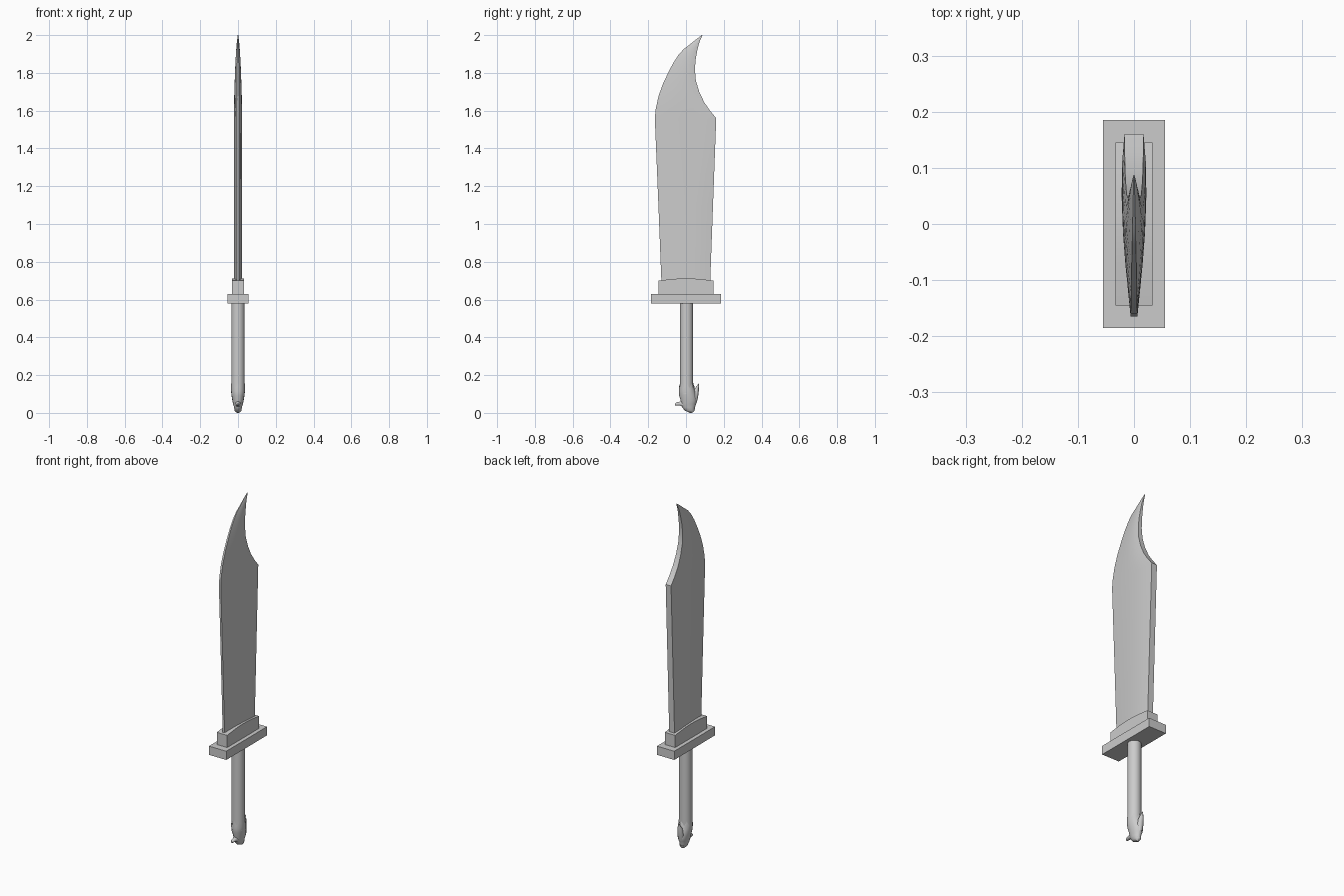
import bpy, bmesh, math

if "Cube" in bpy.data.objects:
    bpy.data.objects.remove(bpy.data.objects["Cube"])


def finish(name, bm, angle=35):
    bmesh.ops.remove_doubles(bm, verts=bm.verts, dist=1e-5)
    bmesh.ops.recalc_face_normals(bm, faces=bm.faces)
    me = bpy.data.meshes.new(name)
    bm.to_mesh(me)
    bm.free()
    ob = bpy.data.objects.new(name, me)
    bpy.context.collection.objects.link(ob)
    bpy.ops.object.select_all(action='DESELECT')
    ob.select_set(True)
    bpy.context.view_layer.objects.active = ob
    bpy.ops.object.shade_smooth_by_angle(angle=math.radians(angle))
    return ob


def loft(name, rings, angle=35):
    """Skin a list of equally sized closed rings and cap both ends."""
    bm = bmesh.new()
    rows = [[bm.verts.new(p) for p in ring] for ring in rings]
    n = len(rows[0])
    for a, b in zip(rows, rows[1:]):
        for i in range(n):
            j = (i + 1) % n
            bm.faces.new((a[i], a[j], b[j], b[i]))
    bm.faces.new(rows[0][::-1])
    bm.faces.new(rows[-1])
    return finish(name, bm, angle)


def ellipse(z, cy, rx, ry, n=16, zig=0.0):
    return [(rx * math.cos(2 * math.pi * i / n),
             cy + ry * math.sin(2 * math.pi * i / n),
             z + (zig if i % 2 == 0 else 0)) for i in range(n)]


def slab(name, profile, hx):
    """Extrude a y-z profile across x."""
    return loft(name, [[(x, y, z) for y, z in profile] for x in (-hx, hx)])


# blade: cutting edge at -y, thick spine at +y, clipped curved point
section = [(0, .006), (.12, .010), (.3, .0155), (.5, .020), (.68, .022), (.85, .021), (1, .017)]
stations = [  # z front edge, y front edge, z spine, y spine, thickness factor
    (.69, -.13, .69, .128, 1), (1.1, -.146, 1.1, .143, 1), (1.56, -.165, 1.56, .16, 1),
    (1.61, -.16, 1.60, .127, .98), (1.675, -.146, 1.645, .096, .94),
    (1.74, -.123, 1.70, .070, .86), (1.80, -.095, 1.76, .052, .77),
    (1.85, -.069, 1.82, .047, .67), (1.895, -.04, 1.87, .051, .56),
    (1.925, -.013, 1.915, .059, .45), (1.955, .026, 1.95, .067, .33),
    (1.98, .057, 1.975, .076, .2), (2.0, .084, 1.999, .087, .06)]
rings = []
for zf, yf, zs, ys, t in stations:
    side = [(h * t, yf + (ys - yf) * u, zf + (zs - zf) * u) for u, h in section]
    rings.append(side + [(-x, y, z) for x, y, z in reversed(side)])
loft("blade", rings)

# collar with gently arched top
arc = [(.145 - .29 * i / 10, .70 + .012 * math.sin(math.pi * i / 10)) for i in range(11)]
slab("collar", [(-.145, .625), (.145, .625)] + arc, .033)

# crossguard
slab("crossguard", [(-.185, .58), (.185, .58), (.185, .63), (-.185, .63)], .055)

# round grip
loft("grip", [ellipse(z, .003, .035, .035, 24) for z in (.10, .59)])

# bird-head pommel: collar of pointed feathers down to the crown
head = [(.003, .026, .010, .012), (.012, .020, .018, .026), (.030, .013, .021, .034),
        (.048, .014, .026, .040), (.065, .015, .030, .043), (.09, .010, .034, .046),
        (.115, .006, .037, .043)]
rings = [ellipse(z, cy, rx, ry) for z, cy, rx, ry in head]
rings.append(ellipse(.132, .003, .0365, .038, zig=.026))
rings.append(ellipse(.12, .003, .030, .030))
loft("pommel_head", rings, 50)

# swept crest at the back of the head
loft("pommel_crest", [ellipse(.05, .042, .014, .014, 8), ellipse(.085, .048, .018, .016, 8),
                      ellipse(.118, .054, .014, .014, 8), ellipse(.14, .062, .007, .007, 8),
                      ellipse(.156, .068, .001, .001, 8)], 50)

# hooked beak pointing forward
beak = [(-.010, .046, .017, .018), (-.032, .049, .012, .011),
        (-.050, .047, .009, .009), (-.058, .045, .004, .005)]
loft("pommel_beak", [[(rx * math.cos(a), y, zc + rz * math.sin(a))
                      for a in [2 * math.pi * i / 10 for i in range(10)]]
                     for y, zc, rx, rz in beak], 50)

# crown tip touching the ground
loft("pommel_tip", [ellipse(0, .026, .006, .006, 8), ellipse(.02, .026, .016, .022, 8)], 50)
